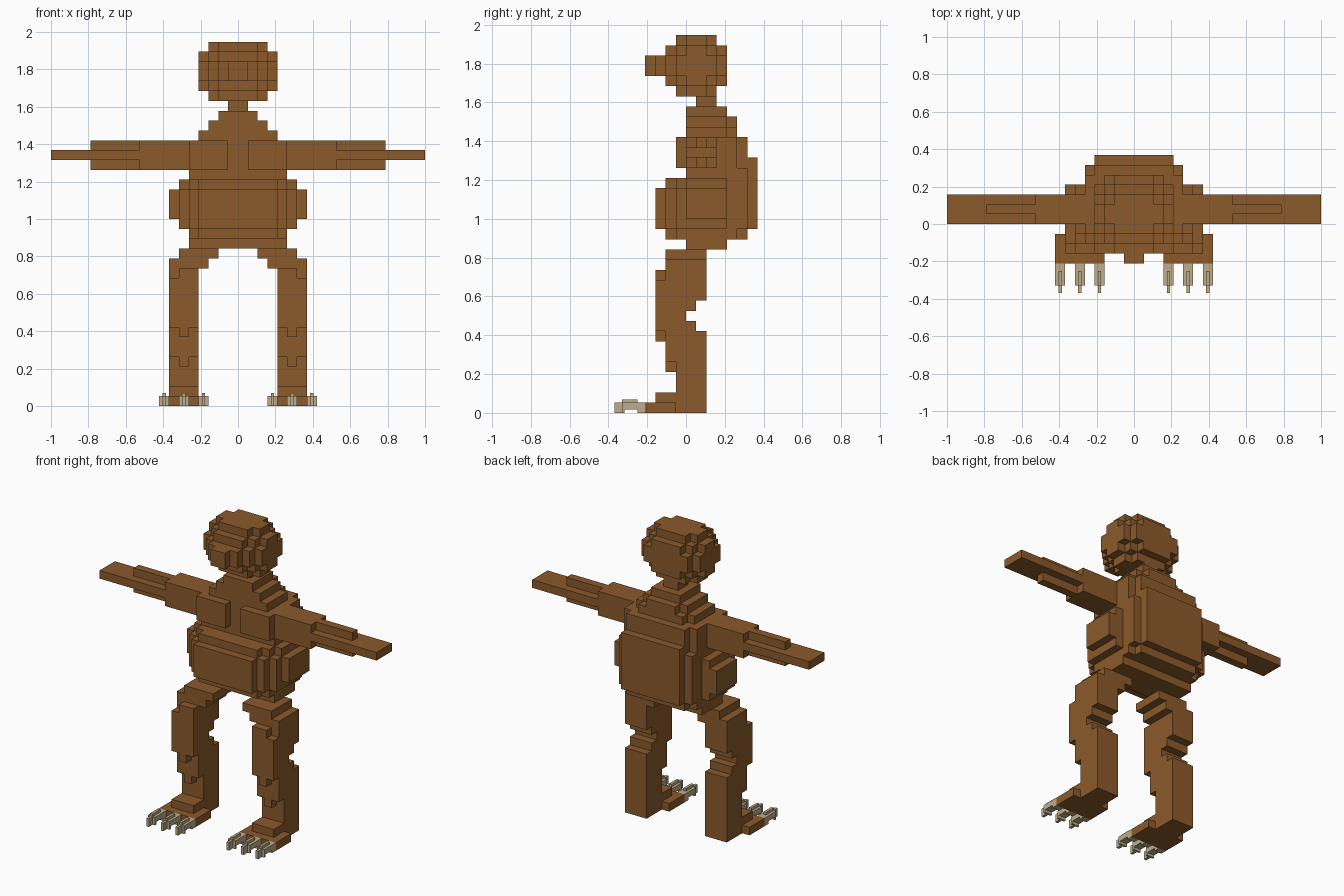
import bpy
import bmesh

if "Cube" in bpy.data.objects:
    bpy.data.objects.remove(bpy.data.objects["Cube"], do_unlink=True)

U = 2 / 38  # size of one block


def material(name, color):
    m = bpy.data.materials.new(name)
    m.use_nodes = True
    m.diffuse_color = (*color, 1)
    bsdf = m.node_tree.nodes["Principled BSDF"]
    bsdf.inputs["Base Color"].default_value = (*color, 1)
    bsdf.inputs["Roughness"].default_value = 0.9
    return m


BROWN = material("brown_fur", (0.258, 0.102, 0.024))
BONE = material("bone_claw", (0.51, 0.42, 0.26))

DIRS = [(1, 0, 0), (-1, 0, 0), (0, 1, 0), (0, -1, 0), (0, 0, 1), (0, 0, -1)]


def blocks(name, boxes, mat, side=1, size=(U, U, U), origin=(0, 0, 0)):
    """Union of block-grid boxes (x0, x1, y0, y1, z0, z1), skinned on the outside only."""
    cells = set()
    for x0, x1, y0, y1, z0, z1 in boxes:
        for x in range(x0, x1):
            for y in range(y0, y1):
                for z in range(z0, z1):
                    cells.add((x if side > 0 else -x - 1, y, z))
    bm = bmesh.new()
    verts = {}

    def vert(p):
        if p not in verts:
            verts[p] = bm.verts.new([o + s * c for o, s, c in zip(origin, size, p)])
        return verts[p]

    for c in cells:
        for d in DIRS:
            if tuple(a + b for a, b in zip(c, d)) in cells:
                continue
            axis = [i for i in range(3) if d[i]][0]
            u, v = (axis + 1) % 3, (axis + 2) % 3
            loop = [(0, 0), (1, 0), (1, 1), (0, 1)]
            if d[axis] < 0:
                loop.reverse()
            corners = []
            for a, b in loop:
                p = list(c)
                p[axis] += d[axis] > 0
                p[u] += a
                p[v] += b
                corners.append(vert(tuple(p)))
            bm.faces.new(corners)
    me = bpy.data.meshes.new(name)
    bm.to_mesh(me)
    bm.free()
    me.materials.append(mat)
    ob = bpy.data.objects.new(name, me)
    bpy.context.collection.objects.link(ob)
    return ob


def sym(w, *rest):
    """Box centred on x with half width w."""
    return (-w, w, *rest)


# Head: rounded block ball with a stepped snout
blocks("head", [
    sym(3, 0, 2, 31, 37), sym(2, -1, 3, 31, 37),
    sym(4, 0, 2, 32, 36), sym(3, -1, 3, 32, 36), sym(2, -2, 4, 32, 36),
    sym(4, -1, 3, 33, 35), sym(3, -2, 4, 33, 35),
], BROWN)
blocks("snout", [sym(2, -3, -2, 33, 35), sym(1, -4, -2, 33, 35)], BROWN)
blocks("neck", [sym(1, 1, 3, 30, 31)], BROWN)

# Chest and sloping shoulders
blocks("chest", [
    sym(2, 0, 4, 29, 30),
    sym(3, 0, 4, 28, 29), sym(2, 0, 5, 28, 29),
    sym(4, 0, 4, 27, 28), sym(3, 0, 5, 27, 28),
    sym(5, 0, 5, 24, 27), sym(4, 0, 6, 24, 27),
], BROWN)

# Belly: slices from front to back
blocks("belly", [
    sym(4, -3, -2, 18, 22),
    sym(5, -2, -1, 18, 22), sym(4, -2, -1, 17, 23),
    sym(6, -1, 0, 18, 22), sym(5, -1, 0, 17, 23),
    sym(7, 0, 4, 19, 22), sym(6, 0, 4, 18, 23), sym(5, 0, 4, 16, 24),
    sym(5, 4, 5, 17, 24),
    sym(5, 5, 6, 18, 24), sym(4, 5, 6, 17, 24),
    sym(4, 6, 7, 18, 25),
], BROWN)

for side, label in ((1, "left"), (-1, "right")):
    # Breast plate and straight arm
    blocks(label + "_breast", [(1, 5, -1, 0, 24, 27)], BROWN, side)
    blocks(label + "_arm", [
        (5, 10, 0, 3, 24, 27),
        (10, 15, 1, 2, 24, 27),
        (10, 19, 0, 3, 25, 26),
    ], BROWN, side)

    # Leg with hip, knee notch and tapering shin
    blocks(label + "_leg", [
        (2, 6, -2, 2, 15, 16), (3, 7, -2, 2, 14, 15),
        (4, 7, -2, 2, 11, 14),
        (4, 6, -3, -2, 13, 14), (4, 7, -3, -2, 8, 13), (5, 6, -3, -2, 7, 8),
        (4, 7, -2, 1, 10, 11), (4, 7, -2, 0, 9, 10), (4, 7, -2, 1, 8, 9),
        (4, 7, -2, 2, 5, 8), (5, 6, -2, -1, 4, 5),
        (4, 7, -1, 2, 2, 5),
    ], BROWN, side)
    blocks(label + "_foot", [
        (4, 7, -3, 2, 1, 2), (4, 7, -1, 2, 0, 1), (3, 8, -4, -1, 0, 1),
    ], BROWN, side)

    # Three hooked claws on a finer block grid
    for i, x in enumerate((3.5, 5.5, 7.5)):
        blocks(f"{label}_claw_{i + 1}", [
            (0, 3, -3, 0, 0, 3),
            (0, 3, -9, -3, 1, 3), (0, 3, -9, -8, 0, 3),
            (1, 2, -9, -3, 3, 4),
            (1, 2, -12, -9, 0, 3),
        ], BONE, 1, (U / 3, U / 4, U / 3), ((side * x - 0.5) * U, -4 * U, 0))
